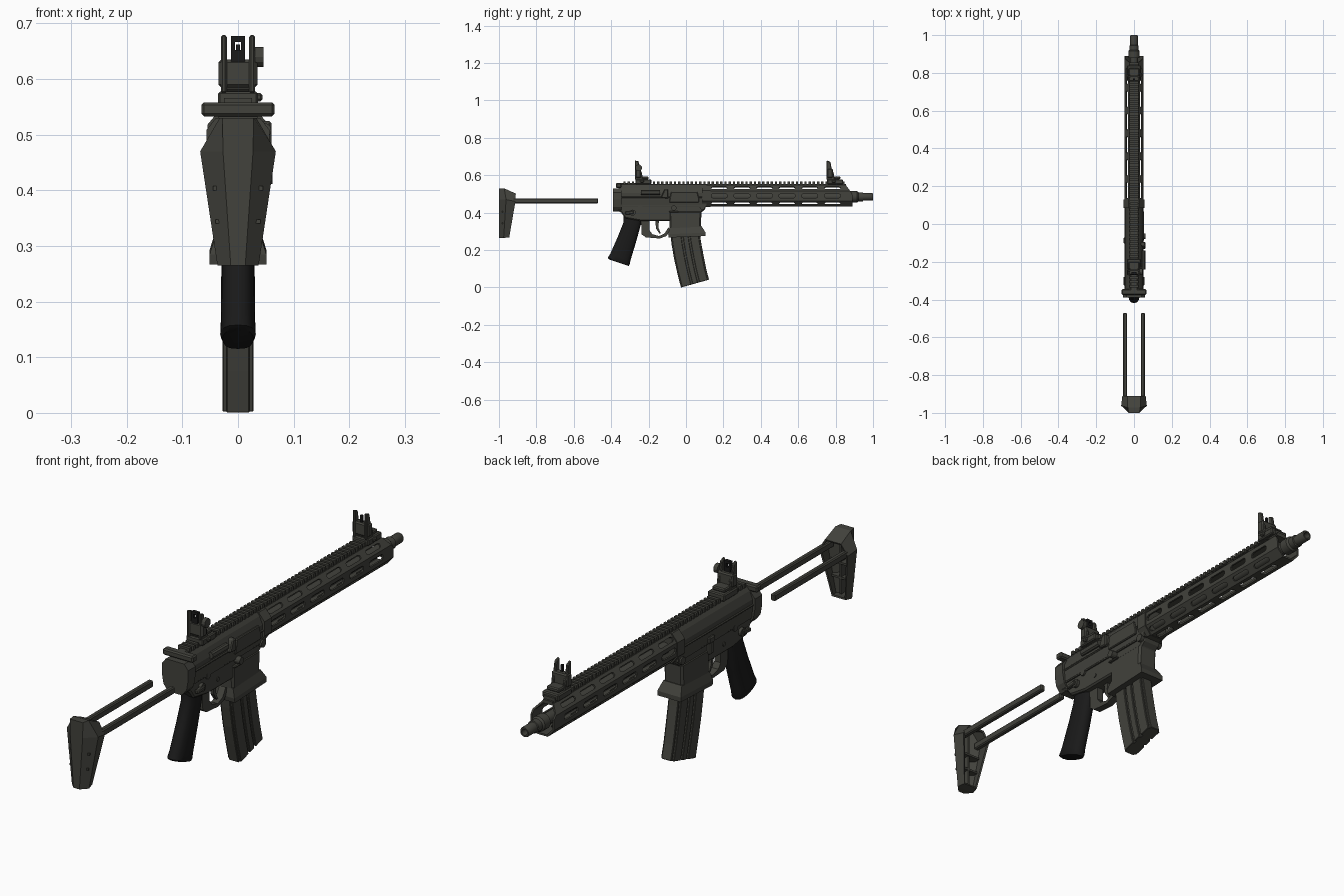
import bpy, bmesh, math
from mathutils import Vector, Matrix


def material(name, rgb):
    m = bpy.data.materials.new(name)
    m.diffuse_color = (*rgb, 1)
    return m


BODY = material("olive grey metal", (0.054, 0.054, 0.045))
BLACK = material("black rubber", (0.010, 0.010, 0.010))


def finish(name, bm, mat=BODY, bevel=0, smooth=False):
    bmesh.ops.recalc_face_normals(bm, faces=bm.faces)
    me = bpy.data.meshes.new(name)
    bm.to_mesh(me)
    bm.free()
    me.materials.append(mat)
    ob = bpy.data.objects.new(name, me)
    bpy.context.collection.objects.link(ob)
    if bevel:
        b = ob.modifiers.new("bevel", "BEVEL")
        b.width, b.segments, b.limit_method = bevel, 1, "ANGLE"
    if smooth:
        bpy.ops.object.select_all(action="DESELECT")
        ob.select_set(True)
        bpy.context.view_layer.objects.active = ob
        bpy.ops.object.shade_smooth_by_angle(angle=math.radians(40))
    return ob


def add_loft(bm, rings, cap0=True, cap1=True):
    vs = [[bm.verts.new(p) for p in r] for r in rings]
    n = len(vs[0])
    for a, b in zip(vs, vs[1:]):
        for i in range(n):
            bm.faces.new((a[i], a[(i + 1) % n], b[(i + 1) % n], b[i]))
    if cap0:
        bm.faces.new(vs[0])
    if cap1:
        bm.faces.new(vs[-1])


def loft(name, rings, mat=BODY, cap0=True, cap1=True, **k):
    bm = bmesh.new()
    add_loft(bm, rings, cap0, cap1)
    return finish(name, bm, mat, **k)


def side(name, pts, x0, x1, mat=BODY, **k):
    """Side (y, z) outline extruded across x."""
    return loft(name, [[(x, y, z) for y, z in pts] for x in (x0, x1)], mat, **k)


def section(name, half, y0, y1, mat=BODY, **k):
    """Mirrored (x, z) half outline extruded along y."""
    full = half + [(-x, z) for x, z in reversed(half)]
    return loft(name, [[(x, y, z) for x, z in full] for y in (y0, y1)], mat, **k)


def boxes(name, items, mat=BODY, **k):
    """Each item is x0, x1, y0, y1, z0, z1."""
    bm = bmesh.new()
    for x0, x1, y0, y1, z0, z1 in items:
        add_loft(bm, [[(x0, y0, z), (x1, y0, z), (x1, y1, z), (x0, y1, z)] for z in (z0, z1)])
    return finish(name, bm, mat, **k)


def lathe(name, prof, z, mat=BODY, n=20):
    """(y, radius) profile turned about the barrel axis."""
    return loft(name, [[(r * math.cos(t * math.tau / n), y, z + r * math.sin(t * math.tau / n))
                        for t in range(n)] for y, r in prof], mat, smooth=True)


def pin(name, x0, x1, y, z, r, n=12):
    return loft(name, [[(x, y + r * math.cos(t * math.tau / n), z + r * math.sin(t * math.tau / n))
                        for t in range(n)] for x in (x0, x1)])


# Stock: hollow faceted butt and two rods
def butt_ring(pts):
    return pts + [(-x, y, z) for x, y, z in reversed(pts)]


butt = loft("stock_butt", [
    butt_ring([(0.028, -1, 0.53), (0.027, -1, 0.47), (0.013, -1, 0.265)]),
    butt_ring([(0.033, -0.972, 0.53), (0.068, -0.962, 0.47), (0.037, -0.975, 0.265)]),
    butt_ring([(0.035, -0.91, 0.502), (0.062, -0.912, 0.46), (0.030, -0.945, 0.268)])], cap1=False)
shell = butt.modifiers.new("shell", "SOLIDIFY")
shell.thickness, shell.offset = 0.008, -1
boxes("stock_ribs", [(-0.045, 0.045, -0.985, -0.95, 0.40, 0.408),
                     (-0.04, 0.04, -0.985, -0.955, 0.34, 0.348),
                     (-0.004, 0.004, -0.99, -0.955, 0.28, 0.50)])
boxes("stock_rods", [(s * 0.047 - 0.01, s * 0.047 + 0.01, -0.97, -0.47, 0.45, 0.477)
                     for s in (-1, 1)], bevel=0.004)

# Receiver
section("upper_receiver", [(0.043, 0.43), (0.047, 0.47), (0.047, 0.505), (0.034, 0.535),
                           (0.022, 0.55)], -0.36, 0.11)
section("receiver_end_plate", [(0.03, 0.405), (0.05, 0.43), (0.057, 0.47), (0.057, 0.508),
                               (0.04, 0.53)], -0.39, -0.345)
side("lower_receiver", [(-0.385, 0.45), (-0.385, 0.41), (-0.35, 0.405), (-0.325, 0.37),
                        (-0.24, 0.355), (-0.08, 0.355), (-0.08, 0.31), (0.07, 0.31),
                        (0.08, 0.40), (0.105, 0.42), (0.105, 0.45)], -0.038, 0.038, bevel=0.006)
boxes("receiver_side_bands", [(-0.051, 0.051, -0.35, 0.10, 0.478, 0.487),
                              (-0.044, 0.044, -0.34, 0.10, 0.432, 0.452)], bevel=0.003)
section("handguard_collar", [(0.03, 0.43), (0.055, 0.462), (0.055, 0.518), (0.03, 0.548)], 0.085, 0.13)
boxes("charging_handle", [(-0.066, 0.066, -0.375, -0.345, 0.533, 0.558),
                          (-0.02, 0.02, -0.36, -0.20, 0.54, 0.558)], bevel=0.005)

# Magazine well with flared mouth
side("magazine_well", [(-0.09, 0.41), (-0.088, 0.29), (0.078, 0.285), (0.083, 0.41)],
     -0.041, 0.041, bevel=0.008)
loft("magazine_well_flare", [[(-w, a, z), (w, a, z), (w, b, z + 0.008), (-w, b, z + 0.008)]
                             for w, a, b, z in ((0.051, -0.092, 0.105, 0.267), (0.051, -0.095, 0.105, 0.285),
                                                (0.040, -0.088, 0.083, 0.32))])

# Curved magazine: core plus raised lengthwise panels
REAR = [(-0.085, 0.30), (-0.077, 0.23), (-0.063, 0.15), (-0.046, 0.075), (-0.027, 0.0)]
FRONT = [(0.072, 0.30), (0.081, 0.24), (0.094, 0.17), (0.108, 0.10), (0.123, 0.042)]


def mag_strip(name, f0, f1, w):
    def edge(f):
        return [(a[0] + (b[0] - a[0]) * f, a[1] + (b[1] - a[1]) * f) for a, b in zip(REAR, FRONT)]
    side(name, edge(f0) + edge(f1)[::-1], -w, w, bevel=0.002)


mag_strip("magazine_core", 0, 1, 0.021)
for i, (a, b) in enumerate(((0.04, 0.36), (0.42, 0.60), (0.66, 0.95))):
    mag_strip("magazine_panel_%d" % i, a, b, 0.028)

# Pistol grip: rounded sections swept down
rings = []
for ya, za, yb, zb, w in ((-0.335, 0.385, -0.235, 0.365, 0.026), (-0.335, 0.345, -0.242, 0.335, 0.029),
                          (-0.365, 0.27, -0.268, 0.24, 0.030), (-0.405, 0.18, -0.297, 0.145, 0.031),
                          (-0.419, 0.158, -0.301, 0.124, 0.032), (-0.412, 0.15, -0.306, 0.115, 0.028)):
    ring = []
    for t in range(16):
        c, s = math.cos(t * math.tau / 16), math.sin(t * math.tau / 16)
        f = 0.5 + 0.5 * c
        ring.append((w * math.copysign(abs(s) ** 0.7, s), ya + (yb - ya) * f, za + (zb - za) * f))
    rings.append(ring)
loft("pistol_grip", rings, BLACK, smooth=True)

# Trigger guard and trigger
guard_out = [(-0.24, 0.365), (-0.238, 0.285), (-0.215, 0.268), (-0.14, 0.262), (-0.105, 0.275), (-0.08, 0.31)]
guard_in = [(-0.195, 0.365), (-0.195, 0.305), (-0.18, 0.285), (-0.145, 0.275), (-0.115, 0.288), (-0.095, 0.32)]
loft("trigger_guard", [[(-0.014, *a), (0.014, *a), (0.014, *b), (-0.014, *b)]
                       for a, b in zip(guard_out, guard_in)])
side("trigger", [(-0.165, 0.36), (-0.145, 0.36), (-0.147, 0.32), (-0.135, 0.29), (-0.142, 0.288),
                 (-0.16, 0.315)], -0.007, 0.007)

# Right-side details
side("ejection_port_cover", [(-0.09, 0.455), (0.07, 0.455), (0.07, 0.475), (0.06, 0.512), (-0.08, 0.512)],
     0.03, 0.052, bevel=0.003)
side("case_deflector", [(-0.135, 0.48), (-0.095, 0.475), (-0.095, 0.525), (-0.115, 0.525)], 0.03, 0.06, bevel=0.004)
loft("forward_assist", [[(0.048 + 0.012 * math.cos(t * math.tau / 10), y, 0.508 + 0.013 * math.sin(t * math.tau / 10))
                         for t in range(10)] for y in (-0.24, -0.14)])
pin("magazine_release", 0.03, 0.062, -0.065, 0.425, 0.014)
boxes("magazine_release_fence", [(0.03, 0.05, -0.09, -0.04, 0.40, 0.408)], bevel=0.003)
# Left-side bolt catch
boxes("bolt_catch", [(-0.052, -0.03, -0.10, -0.075, 0.39, 0.455),
                     (-0.055, -0.03, -0.105, -0.07, 0.435, 0.46)], bevel=0.004)
# Controls on both sides
for label, s in (("left", -1), ("right", 1)):
    pin("selector_hub_" + label, s * 0.03, s * 0.05, -0.285, 0.40, 0.016)
    side("selector_lever_" + label, [(-0.325, 0.39), (-0.28, 0.393), (-0.28, 0.41), (-0.325, 0.405)],
         s * 0.04, s * 0.056, bevel=0.003)
    pin("rear_pin_" + label, s * 0.03, s * 0.045, -0.245, 0.43, 0.013)
    pin("front_pin_" + label, s * 0.03, s * 0.05, 0.088, 0.43, 0.015)
    pin("trigger_pin_" + label, s * 0.03, s * 0.041, -0.18, 0.39, 0.008)

# Slotted octagonal handguard, slots left out of the panel grid
corners = [(0.024, 0.548), (0.051, 0.517), (0.051, 0.463), (0.024, 0.432)]
corners += [(-x, z) for x, z in reversed(corners)]
ys = [0.11]
for i in range(6):
    a = 0.135 + i * 0.121
    ys += [a, a + 0.008, a + 0.077, a + 0.085]
ys += [0.845, 0.89]
bm = bmesh.new()
outline = []
for i, (x, z) in enumerate(corners):
    x2, z2 = corners[(i + 1) % 8]
    outline += [(x + (x2 - x) * f, z + (z2 - z) * f, f) for f in (0, 0.28, 0.72)]
grid = []
for j, y in enumerate(ys):
    tip = 0 < j < len(ys) - 2 and j % 4 in (1, 0)
    row = []
    for k, (x, z, f) in enumerate(outline):
        yy = y - max(0, z - 0.50) * 0.75 if j == len(ys) - 1 else y
        if tip and f:  # narrow slot ends
            m = Vector(outline[k // 3 * 3][:2]).lerp(Vector(outline[(k // 3 * 3 + 3) % 24][:2]), 0.5)
            x, z = x + (m.x - x) * 0.5, z + (m.y - z) * 0.5
        row.append(bm.verts.new((x, yy, z)))
    grid.append(row)
for j in range(len(ys) - 1):
    for k in range(24):
        slot = k % 3 == 1 and k // 3 != 7 and j % 4 != 0 and j < len(ys) - 2
        if not slot:
            bm.faces.new((grid[j][k], grid[j][(k + 1) % 24], grid[j + 1][(k + 1) % 24], grid[j + 1][k]))
hg = finish("handguard", bm)
wall = hg.modifiers.new("wall", "SOLIDIFY")
wall.thickness, wall.offset = 0.007, -1

# Barrel and muzzle with open bore
lathe("barrel", [(0.10, 0.021), (0.88, 0.021), (0.88, 0.03), (0.915, 0.03), (0.922, 0.024), (0.945, 0.024),
                 (0.947, 0.02), (0.996, 0.02), (1.0, 0.018), (1.0, 0.012), (0.965, 0.011)], 0.485)
lathe("bore", [(0.966, 0.011), (0.968, 0.011)], 0.485, BLACK)

# Toothed top rail
teeth = [(-0.02, 0.02, -0.34, 0.855, 0.54, 0.554)]
teeth += [(-0.025, 0.025, -0.335 + i * 0.0225, -0.3225 + i * 0.0225, 0.55, 0.566) for i in range(53)]
boxes("top_rail", teeth)

# Folding sights
for label, y in (("rear", -0.275), ("front", 0.75)):
    boxes(label + "_sight_base", [(-0.036, 0.036, y + 0.005, y + 0.09, 0.552, 0.578),
                                  (-0.028, 0.028, y + 0.01, y + 0.075, 0.578, 0.594),
                                  (0.03, 0.044, y + 0.03, y + 0.05, 0.56, 0.575)], bevel=0.004)
    for s in (-1, 1):
        side("%s_sight_ear_%s" % (label, "left" if s < 0 else "right"),
             [(y + 0.002, 0.575), (y + 0.045, 0.575), (y + 0.04, 0.61), (y + 0.028, 0.64),
              (y + 0.022, 0.672), (y + 0.002, 0.68)], s * 0.02, s * 0.031, bevel=0.003)
    boxes(label + "_sight_bridge", [(-0.035, 0.035, y + 0.005, y + 0.035, 0.585, 0.635)], bevel=0.005)
boxes("rear_sight_aperture", [(-0.013, 0.013, -0.268, -0.255, 0.63, 0.652),
                              (-0.013, -0.005, -0.268, -0.255, 0.65, 0.675),
                              (0.005, 0.013, -0.268, -0.255, 0.65, 0.675),
                              (-0.013, 0.013, -0.268, -0.255, 0.667, 0.677)], BLACK)
boxes("front_sight_post", [(-0.004, 0.004, 0.762, 0.77, 0.63, 0.662)], BLACK)
pin("rear_sight_knob", 0.03, 0.046, -0.253, 0.64, 0.018)
